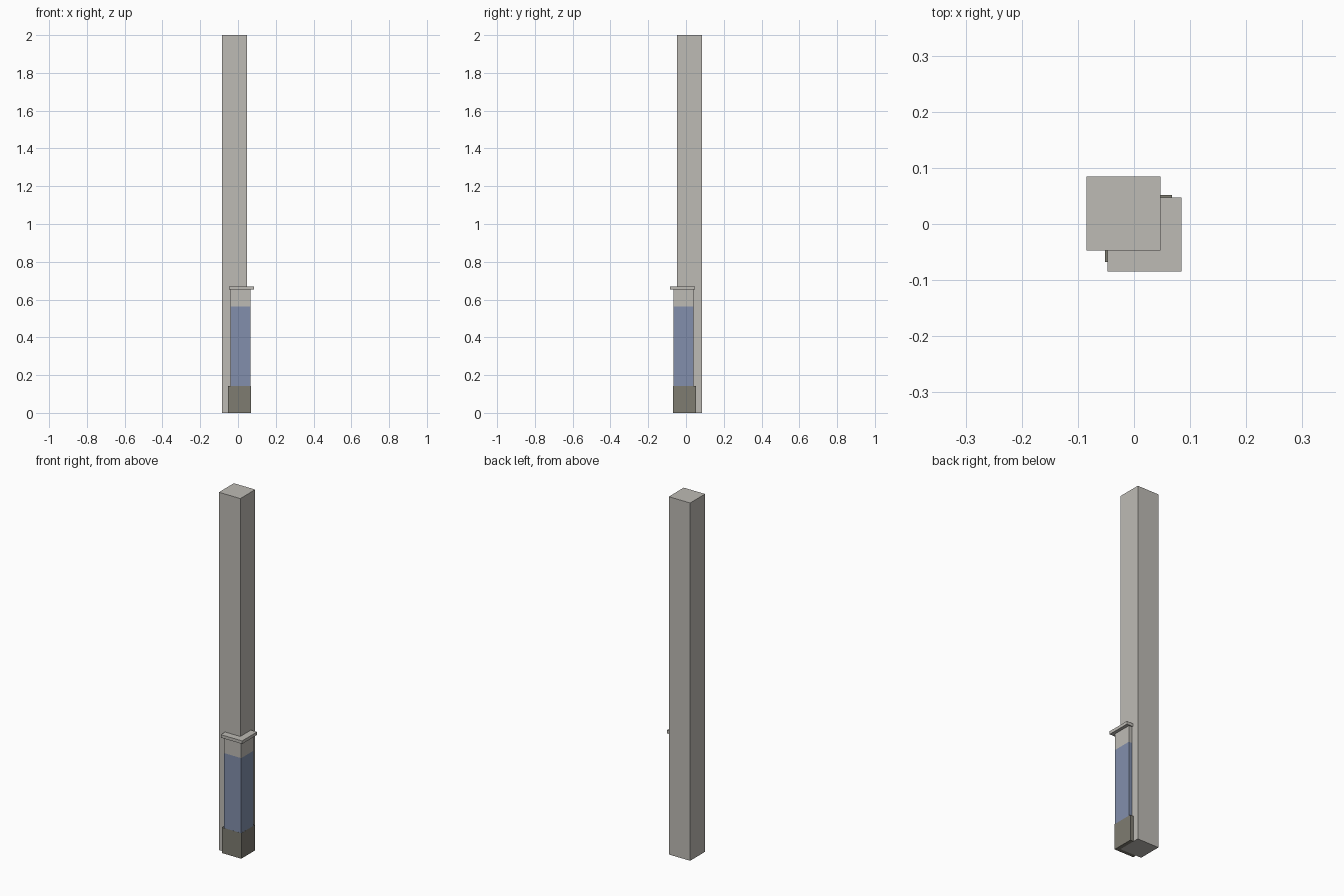
import bpy, bmesh

if "Cube" in bpy.data.objects:
    bpy.data.objects.remove(bpy.data.objects["Cube"])


def material(name, rgb):
    m = bpy.data.materials.new(name)
    m.diffuse_color = (*rgb, 1.0)
    m.use_nodes = True
    m.node_tree.nodes["Principled BSDF"].inputs["Base Color"].default_value = m.diffuse_color
    return m


STONE = material("warm_grey", (0.515, 0.497, 0.462))
BLUE = material("slate_blue", (0.223, 0.275, 0.413))
BROWN = material("dark_taupe", (0.209, 0.200, 0.165))


def prism(name, outline, z0, z1, mat):
    """Extrude a flat outline from z0 up to z1."""
    bm = bmesh.new()
    face = bm.faces.new([bm.verts.new((x, y, z0)) for x, y in outline])
    ext = bmesh.ops.extrude_face_region(bm, geom=[face])
    top = [v for v in ext["geom"] if isinstance(v, bmesh.types.BMVert)]
    bmesh.ops.translate(bm, verts=top, vec=(0, 0, z1 - z0))
    bmesh.ops.recalc_face_normals(bm, faces=bm.faces)
    mesh = bpy.data.meshes.new(name)
    bm.to_mesh(mesh)
    bm.free()
    mesh.materials.append(mat)
    obj = bpy.data.objects.new(name, mesh)
    bpy.context.collection.objects.link(obj)
    return obj


CORNER = 0.047  # post faces that the wrap sits on


def corner_wrap(name, outer, reach, z0, z1, mat):
    """L-shaped strip around the front right corner of the post."""
    half = [(-reach, -CORNER), (-reach, -outer), (outer, -outer)]
    other = [(outer, reach), (CORNER, reach), (CORNER, -CORNER)]
    return prism(name, half + other, z0, z1, mat)


# Tall square post
prism("post", [(-0.085, -0.047), (0.047, -0.047), (0.047, 0.085), (-0.085, 0.085)],
      0.0, 2.0, STONE)

# Corner guard: base block, coloured panel, plain band and projecting cap
corner_wrap("guard_base", 0.0675, 0.052, 0.0, 0.143, BROWN)
corner_wrap("guard_panel", 0.067, 0.041, 0.143, 0.562, BLUE)
corner_wrap("guard_band", 0.067, 0.041, 0.562, 0.653, STONE)
corner_wrap("guard_cap", 0.085, 0.047, 0.653, 0.67, STONE)
